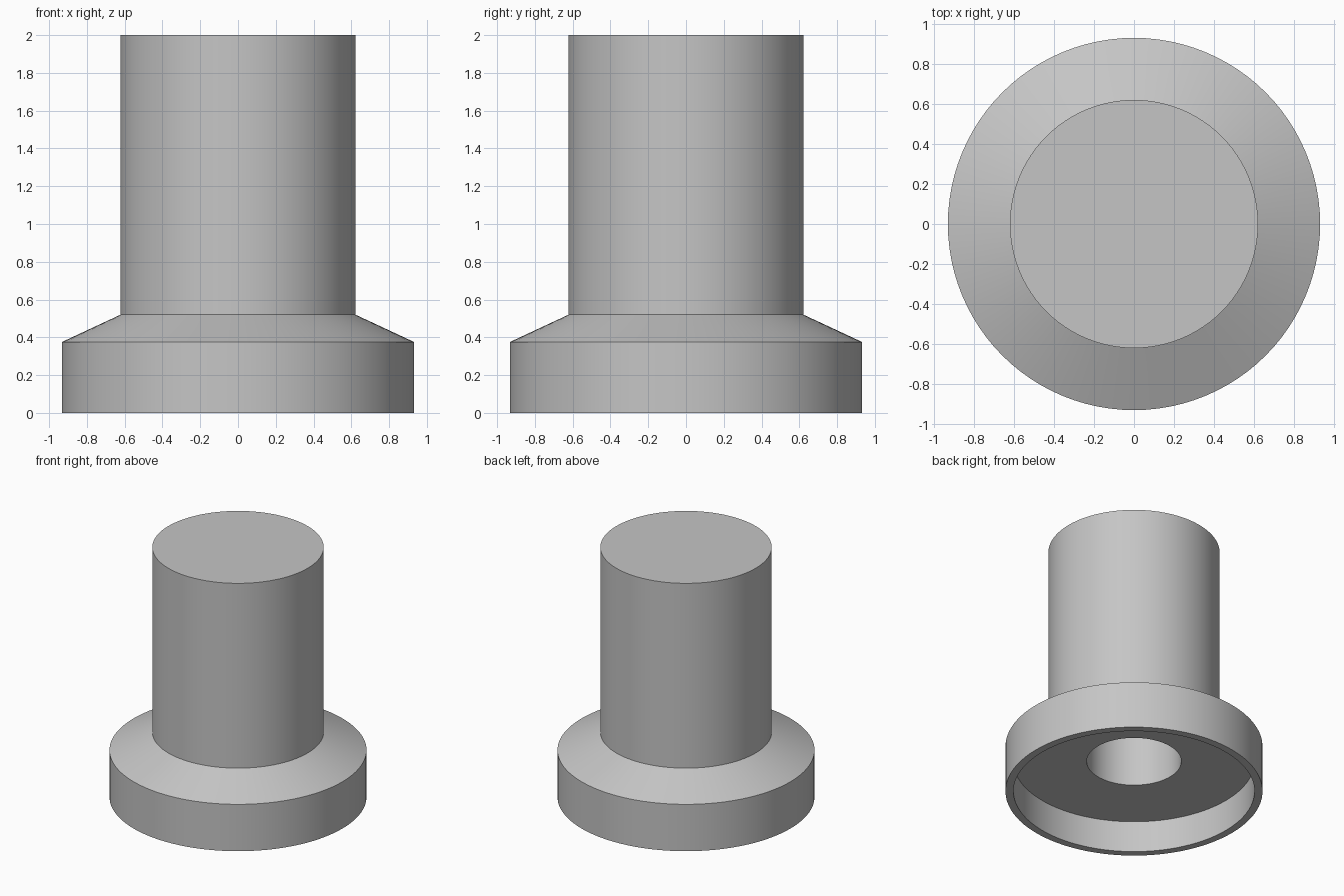
import bpy
import bmesh
import math

cube = bpy.data.objects.get("Cube")
if cube:
    bpy.data.objects.remove(cube, do_unlink=True)

SEGMENTS = 96


def make_material(name, color):
    mat = bpy.data.materials.new(name)
    mat.use_nodes = True
    mat.diffuse_color = color
    mat.node_tree.nodes["Principled BSDF"].inputs["Base Color"].default_value = color
    return mat


def lathe(name, profile, mat):
    """Turn a (radius, height) profile around the z axis."""
    bm = bmesh.new()
    verts = [bm.verts.new((r, 0, z)) for r, z in profile]
    edges = [bm.edges.new(pair) for pair in zip(verts, verts[1:])]
    bmesh.ops.spin(bm, geom=verts + edges, cent=(0, 0, 0), axis=(0, 0, 1),
                   angle=math.tau, steps=SEGMENTS, use_duplicate=False)
    bmesh.ops.remove_doubles(bm, verts=bm.verts, dist=0.0001)
    bmesh.ops.recalc_face_normals(bm, faces=bm.faces)
    mesh = bpy.data.meshes.new(name)
    bm.to_mesh(mesh)
    bm.free()
    mesh.materials.append(mat)
    obj = bpy.data.objects.new(name, mesh)
    bpy.context.collection.objects.link(obj)
    bpy.ops.object.select_all(action="DESELECT")
    obj.select_set(True)
    bpy.context.view_layer.objects.active = obj
    bpy.ops.object.shade_smooth_by_angle(angle=math.radians(20))
    return obj


grey = make_material("light grey", (0.56, 0.56, 0.56, 1))

# Stem, sloped shoulder and skirt, then the hollow underside and shaft bore
SKIRT, RECESS, STEM, BORE = 0.933, 0.875, 0.622, 0.343
lathe("skirted_knob", [
    (0, 2.0), (STEM, 2.0), (STEM, 0.52), (SKIRT, 0.375), (SKIRT, 0),
    (RECESS, 0), (RECESS, 0.25), (BORE, 0.25), (BORE, 1.5), (0, 1.5),
], grey)
